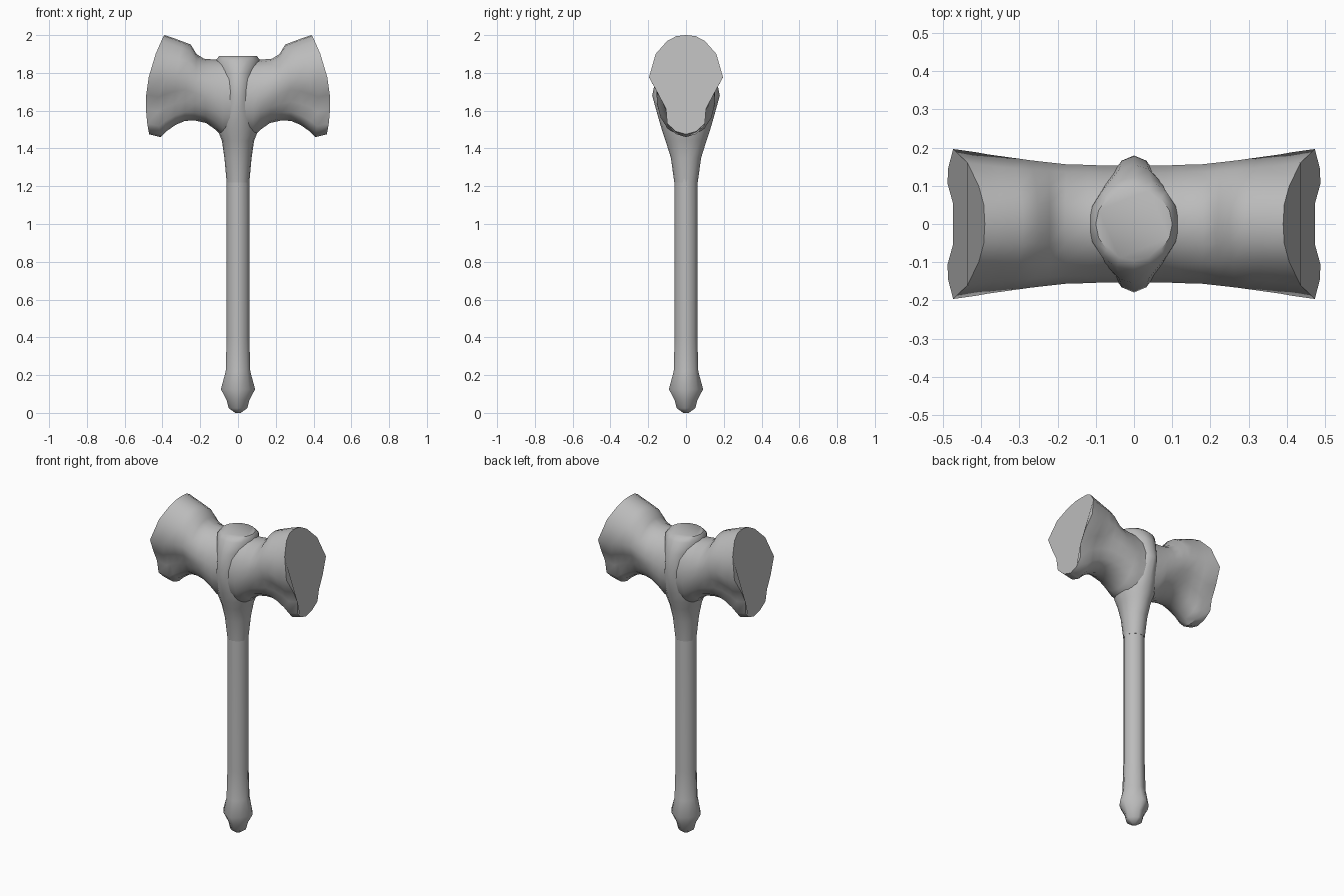
import bpy
import bmesh
from math import sin, cos, pi, radians

if "Cube" in bpy.data.objects:
    bpy.data.objects.remove(bpy.data.objects["Cube"], do_unlink=True)

grey = bpy.data.materials.new("plain grey")
grey.use_nodes = True
colour = (0.5, 0.5, 0.5, 1)
grey.diffuse_color = colour
grey.node_tree.nodes["Principled BSDF"].inputs["Base Color"].default_value = colour


def loft(name, rings, angle):
    """Skin a list of closed rings, cap both ends and smooth by angle."""
    bm = bmesh.new()
    loops = [[bm.verts.new(p) for p in ring] for ring in rings]
    for a, b in zip(loops, loops[1:]):
        n = len(a)
        for i in range(n):
            j = (i + 1) % n
            bm.faces.new((a[i], a[j], b[j], b[i]))
    bm.faces.new(loops[0])
    bm.faces.new(loops[-1])
    bmesh.ops.recalc_face_normals(bm, faces=bm.faces)
    mesh = bpy.data.meshes.new(name)
    bm.to_mesh(mesh)
    bm.free()
    mesh.materials.append(grey)
    obj = bpy.data.objects.new(name, mesh)
    bpy.context.collection.objects.link(obj)
    bpy.ops.object.select_all(action="DESELECT")
    obj.select_set(True)
    bpy.context.view_layer.objects.active = obj
    bpy.ops.object.shade_smooth_by_angle(angle=radians(angle))
    return obj


# Handle: round grip swelling into a ridged pommel
handle_angles = [q * 90 + d for q in range(4) for d in (-10, 10, 45)]
grip = [(0.0, 0.015), (0.025, 0.05), (0.07, 0.062), (0.125, 0.092),
        (0.22, 0.066), (0.4, 0.061), (1.24, 0.061)]
rings = []
for z, r in grip:
    ring = []
    for a in handle_angles:
        # the pommel is slightly diamond shaped
        k = 0.9 if a % 90 == 45 and z < 0.2 else 1
        ring.append((r * k * cos(radians(a)), r * k * sin(radians(a)), z))
    rings.append(ring)
loft("handle", rings, 40)

# Socket: flares from the handle through the head to a low round boss
socket = [(1.22, 0.06, 0.062), (1.35, 0.072, 0.08), (1.44, 0.085, 0.108),
          (1.49, 0.105, 0.125), (1.55, 0.11, 0.143), (1.68, 0.085, 0.179),
          (1.8, 0.1, 0.155), (1.865, 0.118, 0.122), (1.89, 0.1, 0.095)]
rings = [[(rx * cos(i * pi / 8), ry * sin(i * pi / 8), z) for i in range(16)]
         for z, rx, ry in socket]
loft("socket", rings, 50)

# Head: oval waist blending into a keyhole-shaped striking face
face_y = [0, .26, .51, .82, 1, .74, .54, .51, .28, 0]
face_v = [1, .99, .94, .81, .575, .40, .255, .11, .03, 0]


def head_ring(top_x, top_z, low_x, low_z, width, blend, bulge):
    half = []
    for i in range(10):
        a = pi * i / 9
        y = (sin(a) * (1 - blend) + face_y[i] * blend) * width
        v = (0.5 + 0.5 * cos(a)) * (1 - blend) + face_v[i] * blend
        x = low_x + (top_x - low_x) * v + bulge * 4 * v * (1 - v)
        half.append((x, y, low_z + (top_z - low_z) * v))
    return half + [(x, -y, z) for x, y, z in half[-2:0:-1]]


# top x, top z, bottom x, bottom z, half width, face blend, bulge
sections = [
    (0.08, 1.872, 0.08, 1.46, 0.155, 0, 0),
    (0.12, 1.87, 0.12, 1.50, 0.157, 0, 0),
    (0.18, 1.875, 0.17, 1.535, 0.158, 0.1, 0),
    (0.22, 1.90, 0.23, 1.548, 0.163, 0.25, 0),
    (0.25, 1.95, 0.28, 1.546, 0.168, 0.5, 0.01),
    (0.29, 1.965, 0.33, 1.525, 0.175, 0.75, 0.02),
    (0.33, 1.98, 0.38, 1.49, 0.182, 0.9, 0.03),
    (0.36, 1.99, 0.41, 1.46, 0.188, 1, 0.035),
    (0.39, 2.0, 0.47, 1.475, 0.196, 1, 0.05),
]
right_half = [head_ring(*s) for s in sections]
left_half = [[(-x, y, z) for x, y, z in ring] for ring in reversed(right_half)]
loft("hammer_head", left_half + right_half, 45)
